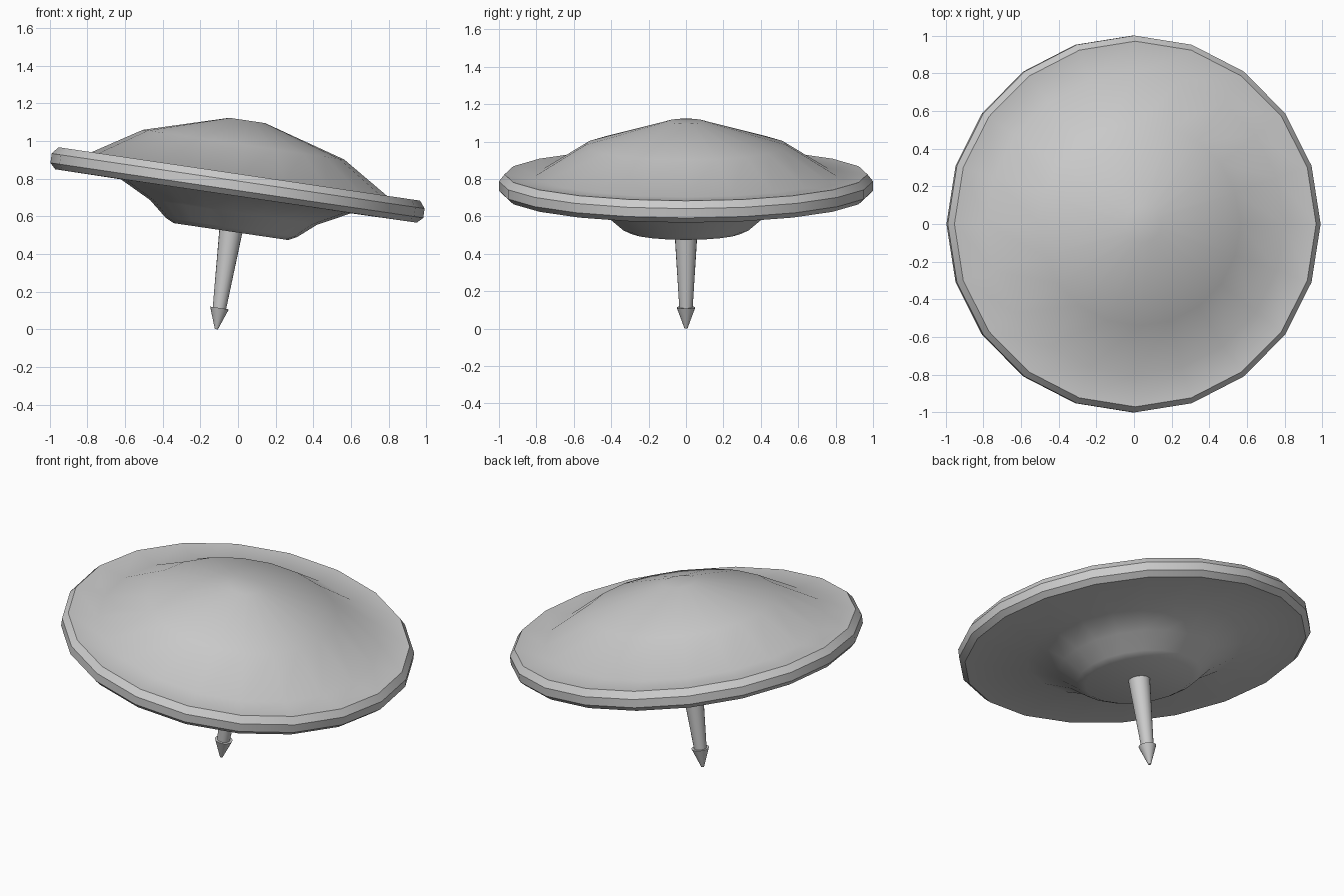
import bpy, math
from mathutils import Matrix

if "Cube" in bpy.data.objects:
    bpy.data.objects.remove(bpy.data.objects["Cube"])

# Whole top leans towards +x, pivoting on its tip
LEAN = Matrix.Translation((-0.115, 0, 0.001)) @ Matrix.Rotation(math.radians(8.4), 4, 'Y')


def lathe(name, profile, sides=20):
    """Revolve (radius, height) points into a closed, capped solid."""
    verts, faces = [], []
    for r, z in profile:
        for i in range(sides):
            a = 2 * math.pi * i / sides
            verts.append((r * math.cos(a), r * math.sin(a), z))
    for k in range(len(profile) - 1):
        for i in range(sides):
            j = (i + 1) % sides
            lo, hi = k * sides, (k + 1) * sides
            faces.append((lo + i, lo + j, hi + j, hi + i))
    faces.append(tuple(reversed(range(sides))))
    faces.append(tuple(range(len(verts) - sides, len(verts))))
    me = bpy.data.meshes.new(name)
    me.from_pydata(verts, [], faces)
    ob = bpy.data.objects.new(name, me)
    bpy.context.collection.objects.link(ob)
    ob.matrix_world = LEAN
    bpy.ops.object.select_all(action='DESELECT')
    ob.select_set(True)
    bpy.context.view_layer.objects.active = ob
    bpy.ops.object.shade_smooth_by_angle(angle=math.radians(35))
    return ob


# Disc body: stepped hub underneath, bevelled rim, domed top
lathe("disc_body", [
    (0.307, 0.524), (0.352, 0.546), (0.448, 0.627), (0.617, 0.713),
    (0.97, 0.715), (1.0, 0.745), (1.0, 0.795), (0.97, 0.833),
    (0.80, 0.828), (0.54, 0.99), (0.096, 1.12)])

# Tapered shaft and the pointed spinning tip
lathe("shaft", [(0.035, 0.10), (0.062, 0.53)])
lathe("spinning_tip", [(0.008, 0.0), (0.05, 0.114), (0.034, 0.114)])
